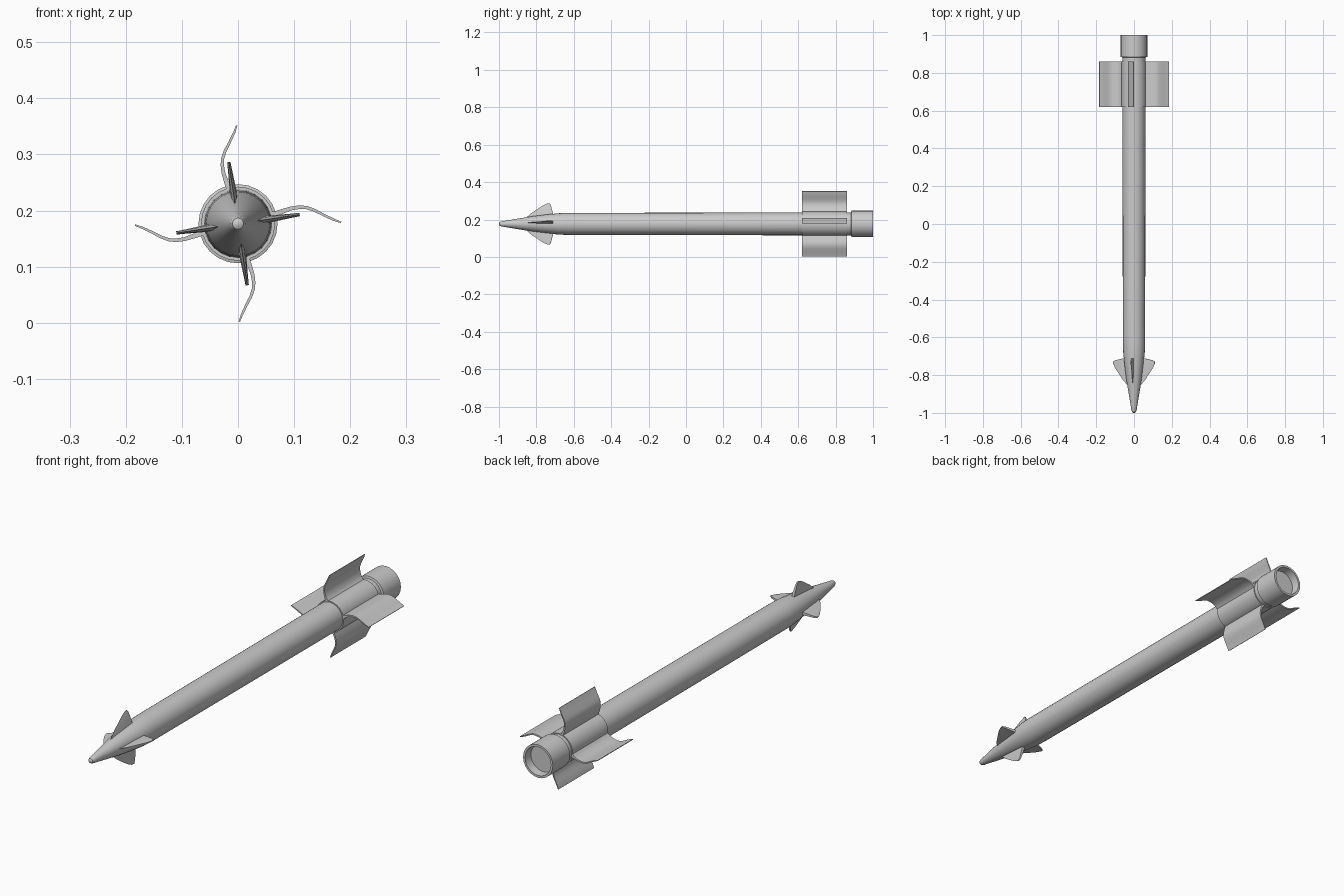
import bpy, bmesh, math
from mathutils import Matrix, Vector

if "Cube" in bpy.data.objects:
    bpy.data.objects.remove(bpy.data.objects["Cube"])

CZ = 0.1765  # height of the missile axis


def finish(bm, name, angle=35):
    bmesh.ops.recalc_face_normals(bm, faces=bm.faces)
    me = bpy.data.meshes.new(name)
    bm.to_mesh(me)
    bm.free()
    ob = bpy.data.objects.new(name, me)
    bpy.context.collection.objects.link(ob)
    ob.location.z = CZ
    bpy.ops.object.select_all(action='DESELECT')
    ob.select_set(True)
    bpy.context.view_layer.objects.active = ob
    bpy.ops.object.shade_smooth_by_angle(angle=math.radians(angle))
    return ob


def lathe(name, profile, n=24):
    """Revolve (y, radius) points about the y axis, capping both ends."""
    bm = bmesh.new()
    rings = [[bm.verts.new((r * math.cos(2 * math.pi * i / n), y,
                            r * math.sin(2 * math.pi * i / n)))
              for i in range(n)] for y, r in profile]
    for a, b in zip(rings, rings[1:]):
        for i in range(n):
            j = (i + 1) % n
            bm.faces.new((a[i], a[j], b[j], b[i]))
    bm.faces.new(rings[0])
    bm.faces.new(rings[-1])
    return finish(bm, name)


def loft(name, sections, turn, scale=1.0):
    """Join equal-sized closed sections into a solid, then turn it about y."""
    bm = bmesh.new()
    rings = [[bm.verts.new(p) for p in s] for s in sections]
    n = len(rings[0])
    for a, b in zip(rings, rings[1:]):
        for i in range(n):
            j = (i + 1) % n
            bm.faces.new((a[i], a[j], b[j], b[i]))
    bm.faces.new(rings[0])
    bm.faces.new(rings[-1])
    m = Matrix.Rotation(-math.radians(turn), 4, 'Y') @ Matrix.Scale(scale, 4)
    for v in bm.verts:
        y = v.co.y
        v.co = m @ v.co
        v.co.y = y
    return finish(bm, name)


# Nose cone and long body tube
lathe("nose_and_body", [(-1, 0.004), (-0.996, 0.010), (-0.985, 0.014),
                        (-0.965, 0.017), (-0.90, 0.028), (-0.82, 0.041),
                        (-0.74, 0.051), (-0.68, 0.057), (-0.63, 0.059),
                        (0.0, 0.060), (0.63, 0.061)])

# Collar that carries the tail fins, and the neck behind it
lathe("tail_collar", [(0.62, 0.056), (0.62, 0.066), (0.86, 0.066),
                      (0.86, 0.062), (0.89, 0.062)])

# Hollow exhaust ring with a recessed end plate
lathe("exhaust_ring", [(0.88, 0.055), (0.885, 0.0705), (1.0, 0.0705),
                       (1.0, 0.061), (0.965, 0.058)])


def front_fin(turn):
    # radius, leading y, trailing y, half thickness
    rows = [(0.025, -0.865, -0.708, 0.0075), (0.06, -0.825, -0.712, 0.006),
            (0.100, -0.765, -0.722, 0.0035), (0.111, -0.742, -0.728, 0.003)]
    secs = []
    for r, y0, y1, t in rows:
        ym = y0 + (y1 - y0) * 0.5
        secs.append([(r, y0, 0), (r, ym, t * 0.7), (r, y1, t),
                     (r, y1, -t), (r, ym, -t * 0.7)])
    loft("front_fin", secs, turn)


def tail_fin(turn, scale):
    # wavy cross-section: radial distance, sideways offset, half thickness
    path = [(0.058, 0.012, 0.008), (0.066, 0.0165, 0.0055), (0.075, 0.021, 0.004),
            (0.091, 0.0262, 0.0033), (0.104, 0.028, 0.003), (0.116, 0.0275, 0.0028),
            (0.130, 0.0228, 0.0025), (0.146, 0.0145, 0.0022),
            (0.162, 0.007, 0.002), (0.175, 0.0022, 0.0012)]
    secs = []
    for i, (x, z, t) in enumerate(path):
        a, b = path[max(i - 1, 0)], path[min(i + 1, len(path) - 1)]
        d = Vector((b[0] - a[0], b[1] - a[1])).normalized() * t
        secs.append([(x - d.y, 0.62, z + d.x), (x - d.y, 0.86, z + d.x),
                     (x + d.y, 0.86, z - d.x), (x + d.y, 0.62, z - d.x)])
    loft("tail_fin", secs, turn, scale)


# Four nose fins rolled slightly, four curved tail fins
for k in range(4):
    front_fin(90 * k + 8.5)
    tail_fin(90 * k, 1.05 if k % 2 == 0 else 1.0)
